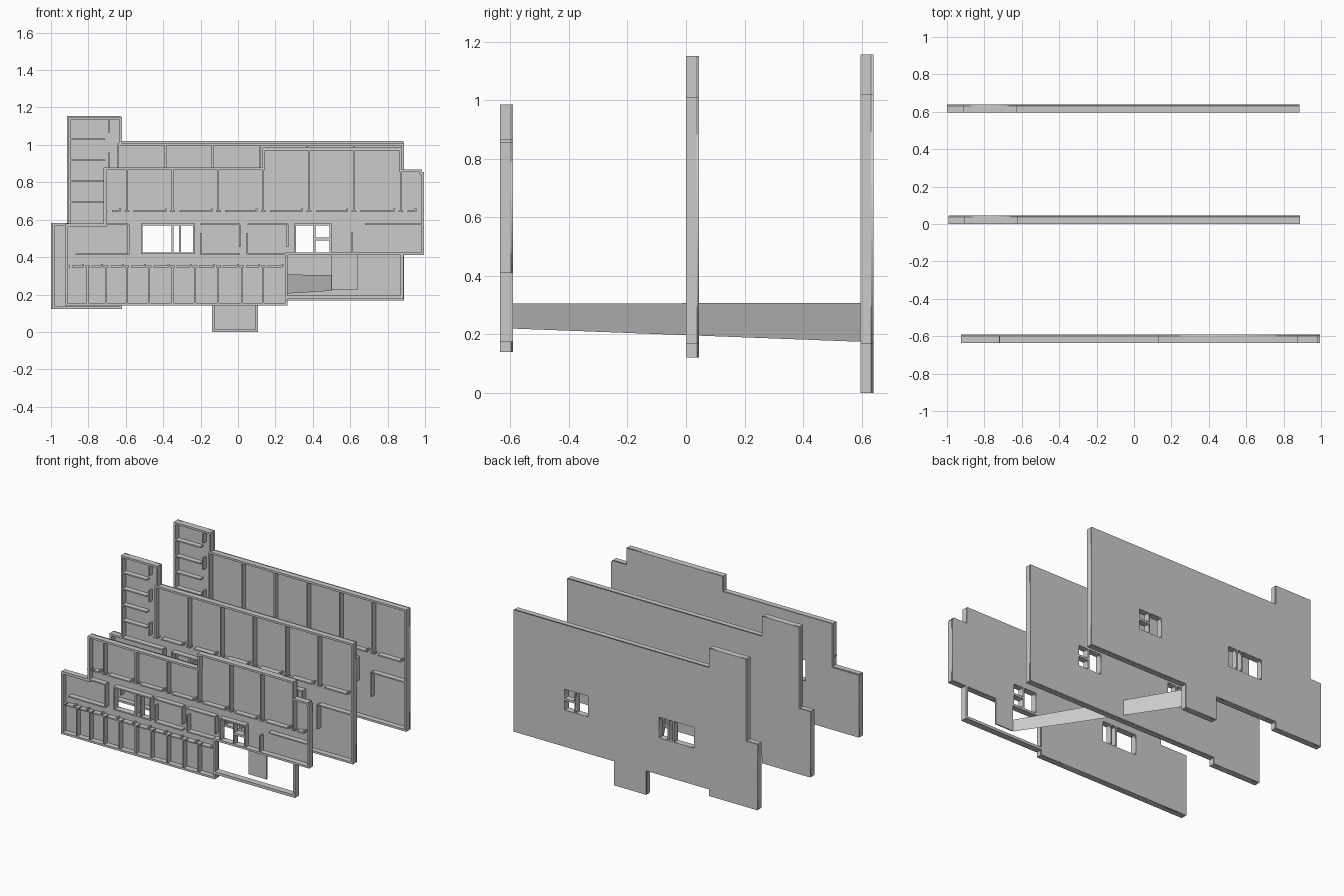
import bpy, bmesh

if "Cube" in bpy.data.objects:
    bpy.data.objects.remove(bpy.data.objects["Cube"])

D = 0.045       # storey depth (slab + walls)
S = 0.008       # slab thickness
T = 0.014       # outer wall thickness
W = 0.009       # partition thickness
HOLES = [(-.51, -.355, .425, .57), (-.345, -.315, .425, .57), (-.305, -.24, .425, .57),
         (.31, .405, .425, .57), (.415, .49, .425, .49), (.415, .49, .505, .57)]


def link(name, mesh):
    ob = bpy.data.objects.new(name, mesh)
    bpy.context.collection.objects.link(ob)
    return ob


def slab(name, outline, y):
    """Filled plan with openings, facing -y; y is the front of the storey."""
    cu = bpy.data.curves.new(name, 'CURVE')
    cu.dimensions = '2D'
    cu.fill_mode = 'BOTH'
    cu.extrude = S / 2
    loops = [outline] + [[(a, c), (b, c), (b, d), (a, d)] for a, b, c, d in HOLES]
    for pts in loops:
        sp = cu.splines.new('POLY')
        sp.points.add(len(pts) - 1)
        for p, (x, z) in zip(sp.points, pts):
            p.co = (x, z, 0, 1)
        sp.use_cyclic_u = True
    tmp = bpy.data.objects.new(name, cu)
    bpy.context.collection.objects.link(tmp)
    bpy.context.view_layer.update()
    me = bpy.data.meshes.new_from_object(tmp.evaluated_get(bpy.context.evaluated_depsgraph_get()))
    bpy.data.objects.remove(tmp)
    for v in me.vertices:
        x, z, e = v.co
        v.co = (x, y + D - S / 2 - e, z)
    link(name, me)


def boxes(name, rects, y0, y1):
    """One mesh of boxes, each rect is (x0, x1, z0, z1)."""
    bm = bmesh.new()
    for a, b, c, d in rects:
        vs = bmesh.ops.create_cube(bm, size=1)['verts']
        for v in vs:
            v.co = ((a + b) / 2 + v.co.x * (b - a), (y0 + y1) / 2 + v.co.y * (y1 - y0),
                    (c + d) / 2 + v.co.z * (d - c))
    me = bpy.data.meshes.new(name)
    bm.to_mesh(me)
    bm.free()
    link(name, me)


def perimeter(pts):
    """Wall rects just inside a counter-clockwise axis-aligned outline."""
    out, n = [], len(pts)

    def step(i):
        (x0, z0), (x1, z1) = pts[i % n], pts[(i + 1) % n]
        l = abs(x1 - x0) + abs(z1 - z0)
        return (x1 - x0) / l, (z1 - z0) / l
    for i in range(n):
        d, prev, nxt = step(i), step(i - 1), step(i + 1)
        (x0, z0), (x1, z1) = pts[i], pts[(i + 1) % n]
        if prev[0] * d[1] - prev[1] * d[0] < 0:
            x0, z0 = x0 - d[0] * T, z0 - d[1] * T
        if d[0] * nxt[1] - d[1] * nxt[0] < 0:
            x1, z1 = x1 + d[0] * T, z1 + d[1] * T
        xs, zs = (x0, x1, x0 - d[1] * T, x1 - d[1] * T), (z0, z1, z0 + d[0] * T, z1 + d[0] * T)
        out.append((min(xs), max(xs), min(zs), max(zs)))
    return out


def v(x, z0, z1):
    return (x - W / 2, x + W / 2, z0, z1)


def h(z, x0, x1):
    return (x0, x1, z - W / 2, z + W / 2)


def corridor(xs, z, gap):
    """Stub at every partition and a wall between doors."""
    out = []
    for a, b in zip(xs, xs[1:]):
        out += [h(z, a + gap, b - gap), h(z, a - .013, a + .013), v(b - gap, z, z + .014)]
    return out


def core():
    """Walls round the stair and lift openings."""
    out = []
    for a, b, c, d in HOLES:
        out += [(a - W, a, c - W, d + W), (b, b + W, c - W, d + W),
                (a, b, c - W, c), (a, b, d, d + W)]
    return out


def middle_rooms():
    """Service rooms either side of the core."""
    out = [v(-.585, .415, .575), h(.575, -.92, -.585), h(.415, -.87, -.585)]
    for a, b in ((-.2, .01), (.05, .265)):
        out += [h(.575, a, b), h(.415, a, b), v(a, .415, .53), v(b, .455, .575)]
    return out


# front storey
Y = -.635
front = [(-.925, .14), (.265, .14), (.265, .41), (.995, .41), (.995, .855), (.985, .855),
         (.985, .868), (.875, .868), (.875, .985), (.13, .985), (.13, .88), (-.718, .88),
         (-.718, .575), (-.925, .575)]
slab("front_floor", front, Y)
upper = [-.595, -.35, -.105, .135, .38, .62, .87]
lower = [-.91, -.805, -.705, -.595, -.475, -.35, -.23, -.105, .02, .135, .26]
walls = perimeter(front) + core() + middle_rooms()
walls += [v(x, .645, .875 if x < .13 else .978 if x < .87 else .865) for x in upper]
walls += corridor([-.71] + upper + [.985], .645, .036)
walls += [v(x, .145, .35) for x in lower[1:-1]] + corridor(lower, .35, .022)
walls += [v(.61, .415, .535), h(.575, .68, .99)]
boxes("front_walls", walls, Y, Y + D - S)
boxes("front_terrace_frame", [(.265, .885, .175, .194), (.869, .885, .194, .41)], Y, Y + D)
boxes("front_landing", [(.5, .64, .225, .41)], Y + D - S, Y + D)

# middle and back storeys
lobby = [(-.14, .168), (-.14, 0), (.108, 0), (.108, .168)]
for name, Y, dx, extra in (("middle", 0, .007, []), ("back", .595, 0, lobby)):
    top, tower_top = (1.01, 1.15) if name == "middle" else (1.02, 1.155)
    r, tl, tr = .885 + dx / 2, -.914 + dx, -.628 + dx
    plan = [(-1 + dx, .122), (tr, .122), (tr, .168)] + extra + [
        (r, .168), (r, top), (tr, top), (tr, tower_top), (tl, tower_top), (tl, .582), (-1 + dx, .582)]
    slab(name + "_floor", plan, Y)
    walls = perimeter(plan) + core() + middle_rooms()
    # tower cells
    walls += [h(z, tl, -.71) for z in (1.03, .917, .805, .695)]
    walls += [v(-.69, 1.065, 1.13), v(-.69, .88, .96), v(-.69, .645, .73)]
    # upper rooms and corridor
    upper = [-.64, -.388, -.136, .116, .368, .62, r]
    walls += [v(x, .645, top) for x in upper[:-1]] + corridor(upper, .645, .045)
    # lower rooms
    lower = [-.91 + .116 * i for i in range(11)]
    walls += [v(x, .17, .35) for x in lower] + corridor(lower, .35, .022)
    walls += [h(.51, .62, r), v(.61, .34, .51)]
    boxes(name + "_walls", walls, Y, Y + D - S)

# sloping strip between the storeys
me = bpy.data.meshes.new("linking_strip")
me.from_pydata([(.5, -.59, .22), (-.2, .595, .175), (-.2, .595, .308), (.5, -.59, .305)], [], [(0, 1, 2, 3)])
link("linking_strip", me)
